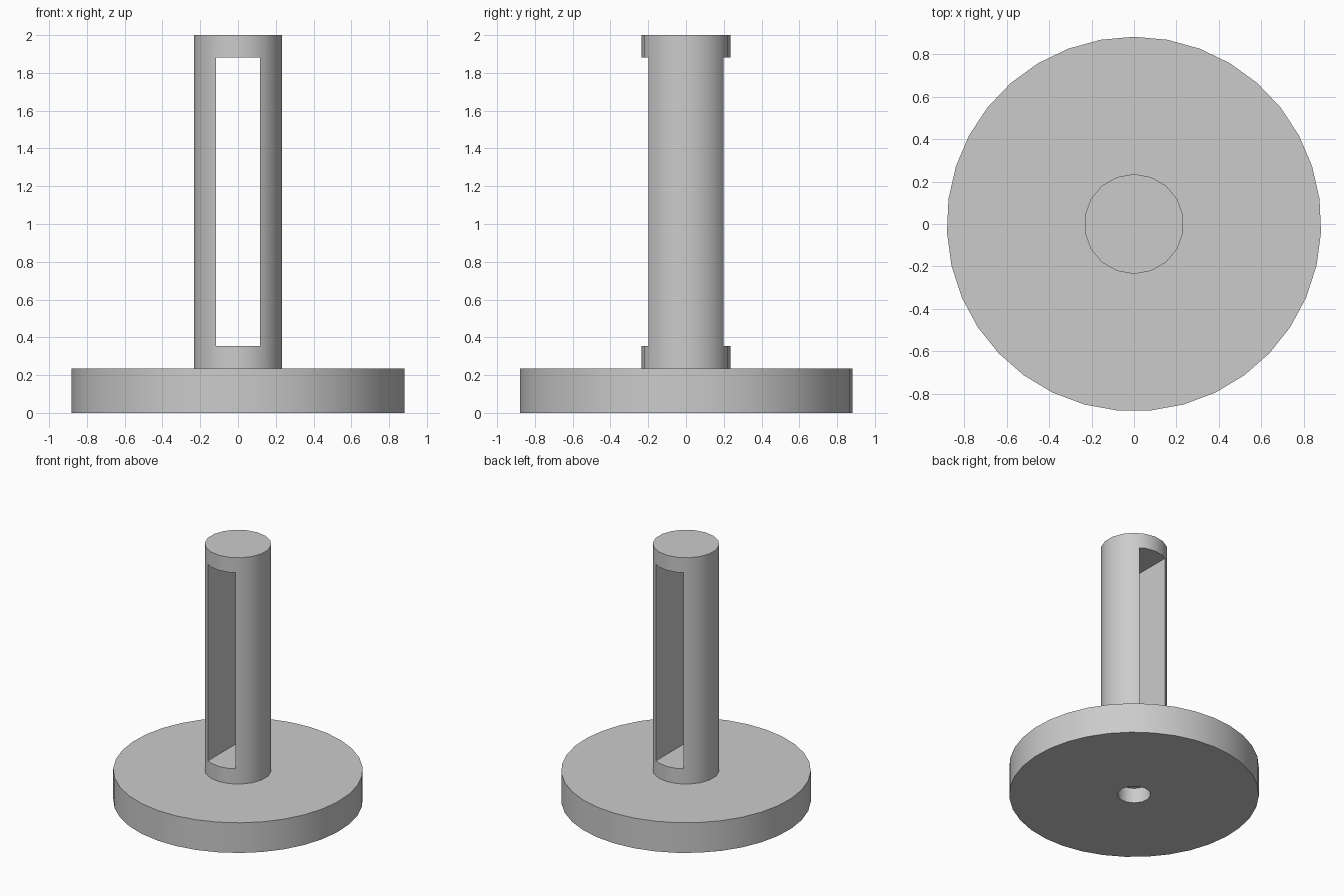
import bpy
import math

cube = bpy.data.objects.get("Cube")
if cube:
    bpy.data.objects.remove(cube, do_unlink=True)

U = 2 / 17  # the whole stand is 17 units tall

grey = bpy.data.materials.new("plain grey")
grey.use_nodes = True
COLOUR = (0.6, 0.6, 0.6, 1)
grey.diffuse_color = COLOUR
grey.node_tree.nodes["Principled BSDF"].inputs["Base Color"].default_value = COLOUR


def cylinder(name, radius, bottom, top, sides):
    """Upright cylinder with one corner pointing to the back."""
    bpy.ops.mesh.primitive_cylinder_add(
        vertices=sides, radius=radius * U, depth=(top - bottom) * U,
        location=(0, 0, (bottom + top) / 2 * U))
    ob = bpy.context.object
    ob.name = name
    ob.data.materials.append(grey)
    return ob


def box(name, size, centre):
    bpy.ops.mesh.primitive_cube_add(size=1, location=[c * U for c in centre])
    ob = bpy.context.object
    ob.name = name
    ob.scale = [s * U for s in size]
    ob.data.materials.append(grey)
    return ob


def cut(target, cutter):
    """Subtract the cutter, then discard it."""
    cutter.hide_render = True
    mod = target.modifiers.new("cut", "BOOLEAN")
    mod.operation = "DIFFERENCE"
    mod.solver = "EXACT"
    mod.object = cutter
    bpy.ops.object.select_all(action="DESELECT")
    target.select_set(True)
    bpy.context.view_layer.objects.active = target
    bpy.ops.object.modifier_apply(modifier=mod.name)
    bpy.data.objects.remove(cutter, do_unlink=True)
    bpy.ops.object.shade_smooth_by_angle(angle=math.radians(30))


# Round base with a shallow blind hole underneath
base = cylinder("base", 7.5, 0, 2, 35)
cut(base, cylinder("hole_cutter", 1, -1, 1, 13))

# Post with a tall slot running front to back
post = cylinder("post", 2, 2, 17, 18)
cut(post, box("slot_cutter", (2, 6, 13), (0, 0, 9.5)))
